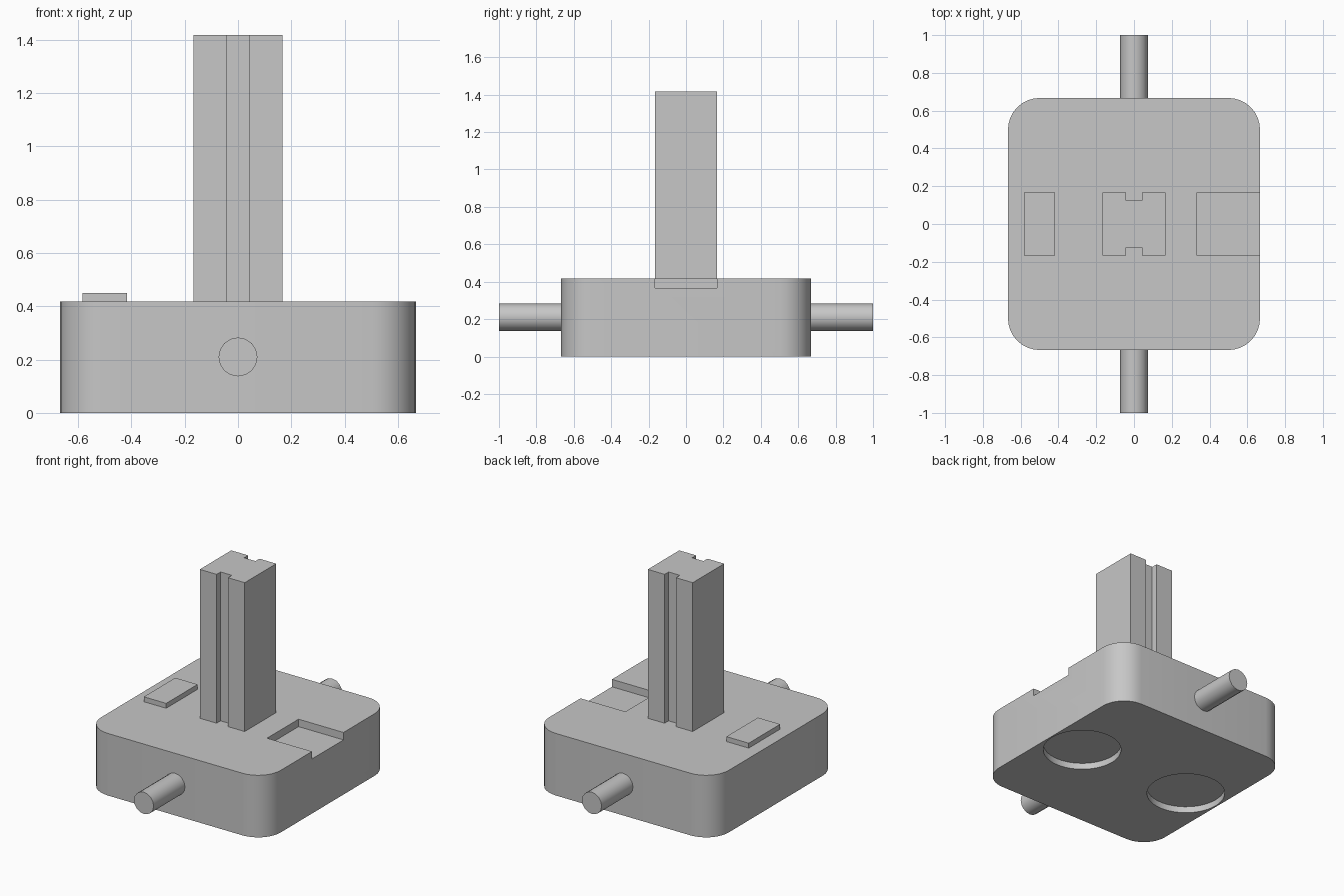
import bpy, bmesh, math
from mathutils import Matrix

cube = bpy.data.objects.get("Cube")
if cube:
    bpy.data.objects.remove(cube, do_unlink=True)

grey = bpy.data.materials.new("light grey")
grey.use_nodes = True
COLOUR = (0.57, 0.57, 0.57, 1)
grey.diffuse_color = COLOUR
grey.node_tree.nodes["Principled BSDF"].inputs["Base Color"].default_value = COLOUR

HALF, TOP, CORNER = 0.667, 0.417, 0.167


def add_object(name, bm):
    bmesh.ops.recalc_face_normals(bm, faces=bm.faces)
    mesh = bpy.data.meshes.new(name)
    bm.to_mesh(mesh)
    bm.free()
    mesh.materials.append(grey)
    obj = bpy.data.objects.new(name, mesh)
    bpy.context.collection.objects.link(obj)
    return obj


def prism(name, outline, z0, z1):
    """Extrude a closed xy outline from z0 to z1."""
    bm = bmesh.new()
    base = bm.faces.new([bm.verts.new((x, y, z0)) for x, y in outline])
    grown = bmesh.ops.extrude_face_region(bm, geom=[base])["geom"]
    for v in grown:
        if isinstance(v, bmesh.types.BMVert):
            v.co.z = z1
    return add_object(name, bm)


def box(name, x0, x1, half_y, z0, z1):
    return prism(name, [(x0, -half_y), (x1, -half_y), (x1, half_y), (x0, half_y)], z0, z1)


def circle(cx, cy, r, sides):
    return [(cx + r * math.cos(math.tau * i / sides),
             cy + r * math.sin(math.tau * i / sides)) for i in range(sides)]


def select_only(obj):
    bpy.ops.object.select_all(action="DESELECT")
    obj.select_set(True)
    bpy.context.view_layer.objects.active = obj


def smooth(obj):
    select_only(obj)
    bpy.ops.object.shade_smooth_by_angle(angle=math.radians(35))


# Base block with rounded upright corners
outline = []
steps = 8
for corner in range(4):
    mid = math.pi / 4 + corner * math.pi / 2
    cx = math.copysign(HALF - CORNER, math.cos(mid))
    cy = math.copysign(HALF - CORNER, math.sin(mid))
    for i in range(steps + 1):
        a = (corner + i / steps) * math.pi / 2
        outline.append((cx + CORNER * math.cos(a), cy + CORNER * math.sin(a)))
base = prism("base_block", outline, 0, TOP)

# Edge slot in the top and two round recesses in the underside
cutters = [box("slot_cutter", 0.333, 0.8, 0.167, 0.367, 0.6)]
for side in (-1, 1):
    cutters.append(prism("recess_cutter", circle(side * 0.417, 0, 0.24, 48), -0.1, 0.042))
for cutter in cutters:
    cutter.hide_render = True
    mod = base.modifiers.new("cut", "BOOLEAN")
    mod.operation, mod.solver, mod.object = "DIFFERENCE", "EXACT", cutter
    select_only(base)
    bpy.ops.object.modifier_apply(modifier=mod.name)
    bpy.data.objects.remove(cutter, do_unlink=True)
smooth(base)

# Post with a groove down the front and the back
P, G, D = 0.167, 0.042, 0.125
front = [(-P, -P), (-G, -P), (-G, -D), (G, -D), (G, -P), (P, -P)]
prism("grooved_post", front + [(-x, -y) for x, y in front], TOP, 1.417)

# Raised pad on the top
box("raised_pad", -0.583, -0.417, 0.167, TOP, 0.45)

# Round pegs at the front and back
for name, sign in (("front_peg", -1), ("back_peg", 1)):
    peg = prism(name, circle(0, 0, 0.073, 16), HALF, 1.0)
    peg.data.transform(Matrix.Translation((0, 0, 0.21)) @ Matrix.Rotation(-sign * math.pi / 2, 4, "X"))
    smooth(peg)
